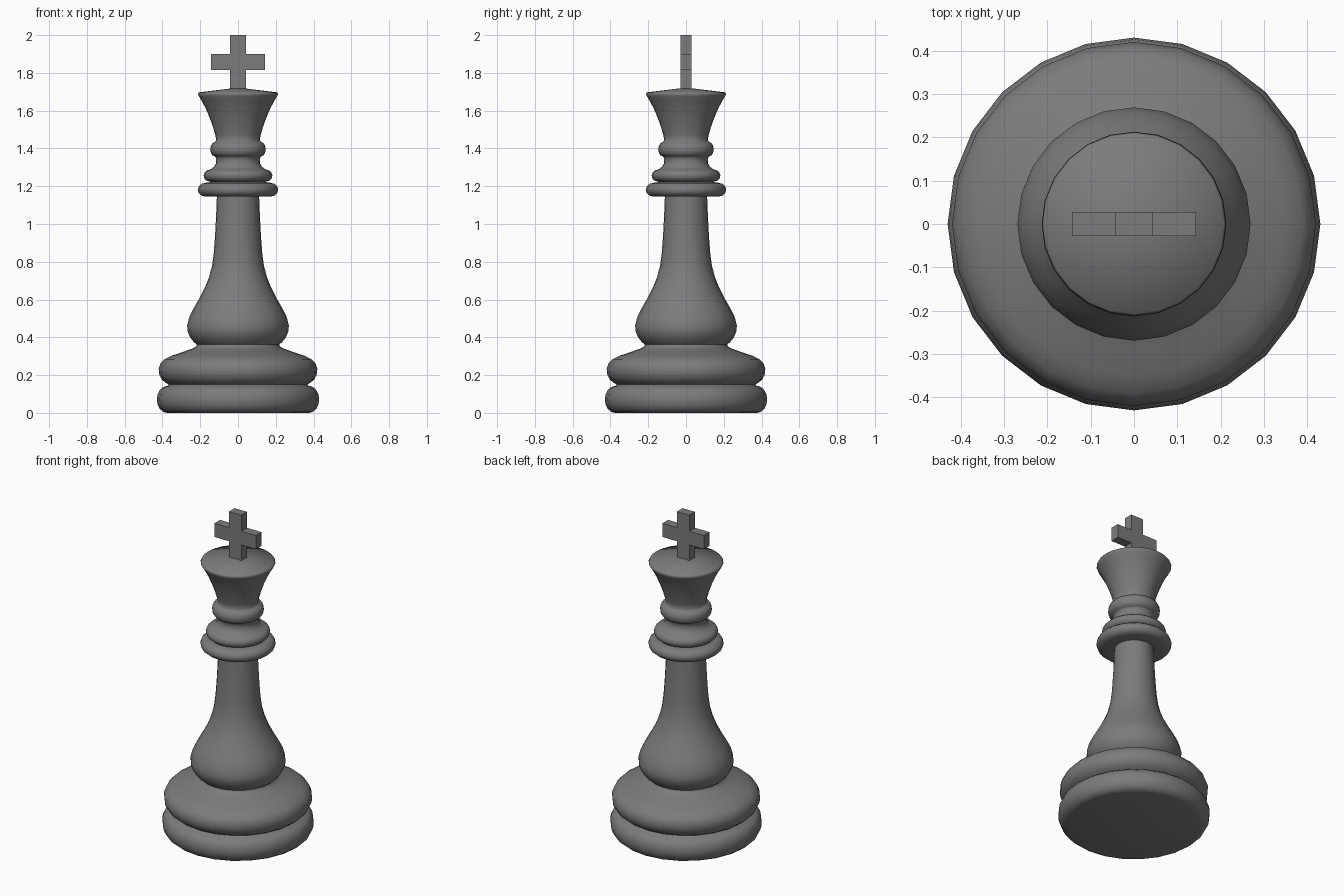
import bpy, bmesh, math

if "Cube" in bpy.data.objects:
    bpy.data.objects.remove(bpy.data.objects["Cube"])

SIDES = 24
dark = bpy.data.materials.new("dark_grey")
dark.diffuse_color = (0.2, 0.2, 0.2, 1)
dark.use_nodes = True
dark.node_tree.nodes["Principled BSDF"].inputs["Base Color"].default_value = dark.diffuse_color


def lathe(name, profile):
    """Revolve (radius, z) points around the z axis."""
    bm = bmesh.new()
    verts = [bm.verts.new((r, 0, z)) for r, z in profile]
    edges = [bm.edges.new(pair) for pair in zip(verts, verts[1:])]
    bmesh.ops.spin(bm, geom=verts + edges, cent=(0, 0, 0), axis=(0, 0, 1),
                   angle=math.tau, steps=SIDES)
    bmesh.ops.remove_doubles(bm, verts=bm.verts, dist=0.0005)
    bmesh.ops.recalc_face_normals(bm, faces=bm.faces)
    return finish(name, bm, True)


def finish(name, bm, smooth=False):
    mesh = bpy.data.meshes.new(name)
    bm.to_mesh(mesh)
    bm.free()
    mesh.materials.append(dark)
    obj = bpy.data.objects.new(name, mesh)
    bpy.context.collection.objects.link(obj)
    if smooth:
        bpy.ops.object.select_all(action='DESELECT')
        obj.select_set(True)
        bpy.context.view_layer.objects.active = obj
        bpy.ops.object.shade_smooth_by_angle(angle=math.radians(65))
    return obj


def bead(radius, z0, z1, depth, steps=6):
    """Rounded bulge from z0 to z1, reaching the given radius."""
    mid, half = (z0 + z1) / 2, (z1 - z0) / 2
    angles = [math.pi * (i / steps - 0.5) for i in range(steps + 1)]
    return [(radius - depth + depth * math.cos(a), mid + half * math.sin(a))
            for a in angles]


# Turned body: foot, second ring, bulb, shaft, collars and crown
profile = [(0, 0)]
profile += bead(0.43, 0.0, 0.143, 0.055, 8)
profile += [(0.367, 0.15), (0.385, 0.161), (0.405, 0.178), (0.418, 0.205),
            (0.42, 0.235), (0.41, 0.262), (0.39, 0.284), (0.35, 0.303),
            (0.29, 0.323), (0.24, 0.341), (0.222, 0.352), (0.218, 0.362)]
profile += [(0.234, 0.375), (0.255, 0.402), (0.268, 0.435), (0.269, 0.465),
            (0.257, 0.51), (0.233, 0.557), (0.203, 0.61), (0.175, 0.665),
            (0.153, 0.72), (0.137, 0.78), (0.128, 0.85), (0.122, 0.93),
            (0.116, 1.04), (0.112, 1.145)]
profile += bead(0.213, 1.145, 1.218, 0.042)
profile += [(0.145, 1.222)]
profile += bead(0.182, 1.224, 1.288, 0.035)
profile += [(0.127, 1.303), (0.117, 1.32), (0.115, 1.34), (0.119, 1.355)]
profile += bead(0.147, 1.358, 1.434, 0.025)
profile += [(0.115, 1.442), (0.12, 1.47), (0.131, 1.51), (0.149, 1.56),
            (0.17, 1.61), (0.194, 1.655), (0.208, 1.678), (0.212, 1.688),
            (0.207, 1.697), (0, 1.722)]
lathe("turned_body", profile)

# Cross on top: an outline extruded through its thickness
X, T = 0.043, 0.028
bm = bmesh.new()
outline = [(-X, 1.70), (X, 1.70), (X, 1.815), (0.143, 1.815), (0.143, 1.9),
           (X, 1.9), (X, 2), (-X, 2), (-X, 1.9), (-0.143, 1.9),
           (-0.143, 1.815), (-X, 1.815)]
face = bm.faces.new([bm.verts.new((x, -T, z)) for x, z in outline])
side = bmesh.ops.extrude_face_region(bm, geom=[face], use_keep_orig=True)
bmesh.ops.translate(bm, vec=(0, 2 * T, 0),
                    verts=[v for v in side["geom"] if isinstance(v, bmesh.types.BMVert)])
bmesh.ops.recalc_face_normals(bm, faces=bm.faces)
finish("top_cross", bm)
